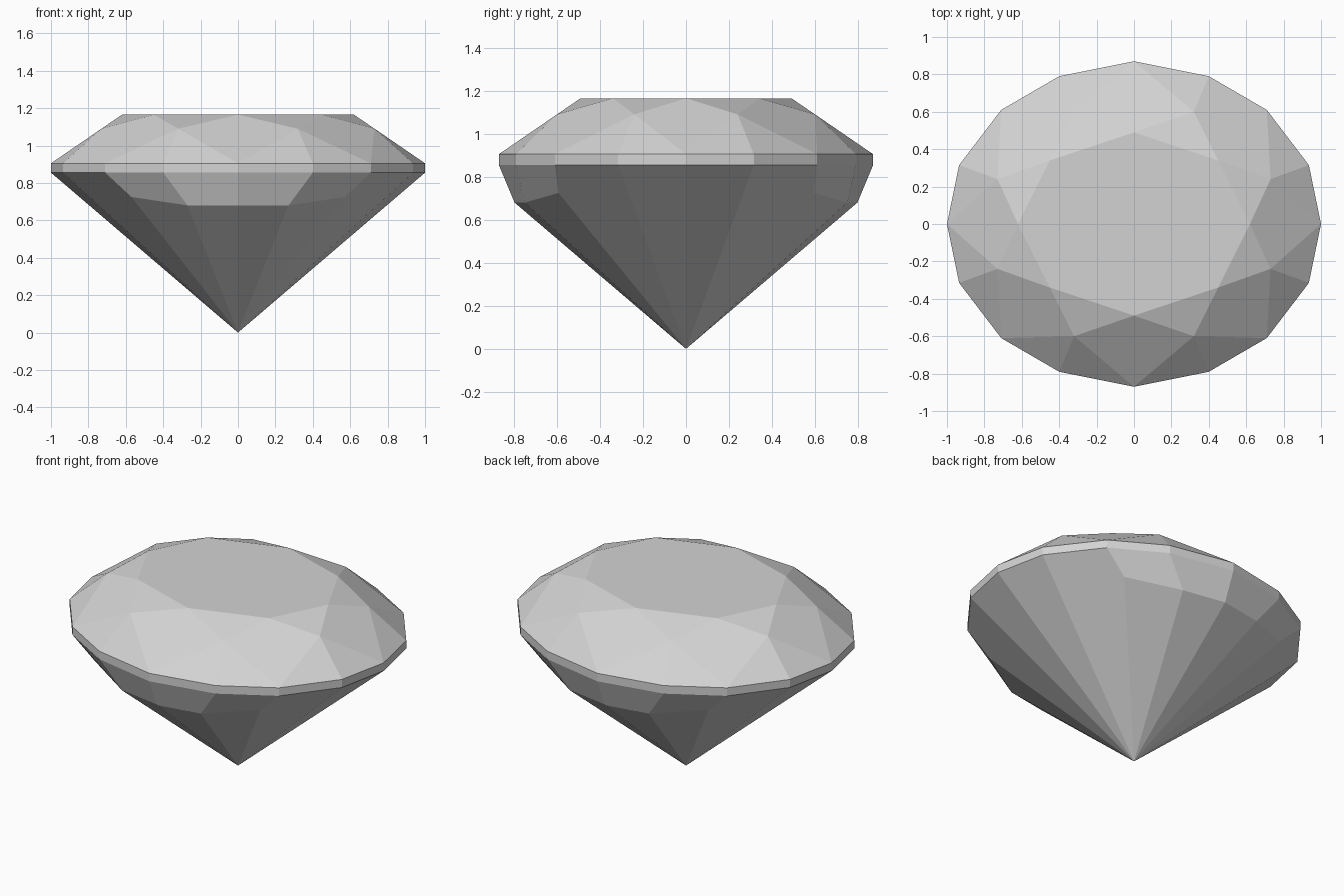
import bpy
import bmesh

cube = bpy.data.objects.get("Cube")
if cube:
    bpy.data.objects.remove(cube, do_unlink=True)


def ring(quarter):
    """Mirror points running from +x to +y into a full counter-clockwise loop."""
    half = quarter + [(-x, y, z) for x, y, z in reversed(quarter) if x > 0]
    return half + [(x, -y, z) for x, y, z in reversed(half) if y > 0]


# Heights of the facet rings
TABLE, STAR, GIRDLE_TOP, GIRDLE_LOW, CHAMFER = 1.165, 1.09, 0.905, 0.855, 0.68

outline = [(1, 0), (0.935, 0.315), (0.71, 0.61), (0.4, 0.79), (0, 0.87)]
bm = bmesh.new()


def add_ring(quarter):
    return [bm.verts.new(p) for p in ring(quarter)]


table = add_ring([(0.62, 0, TABLE), (0.45, 0.34, TABLE), (0, 0.49, TABLE)])
star = add_ring([(0.73, 0.24, STAR), (0.32, 0.6, STAR)])
upper = add_ring([(x, y, GIRDLE_TOP) for x, y in outline])
lower = add_ring([(x, y, GIRDLE_LOW) for x, y in outline])
culet = bm.verts.new((0, 0, 0))

# Crown: flat table, star triangles, kites and upper girdle triangles
bm.faces.new(table)
for i in range(8):
    j = (i + 1) % 8
    a, b, c = upper[2 * i], upper[2 * i + 1], upper[2 * j]
    bm.faces.new((table[i], star[i], table[j]))
    bm.faces.new((table[i], star[i - 1], a, star[i]))
    bm.faces.new((star[i], a, b))
    bm.faces.new((star[i], b, c))

# Girdle band
for i in range(16):
    j = (i + 1) % 16
    bm.faces.new((upper[i], lower[i], lower[j], upper[j]))

# Pavilion: chamfered facets at the front and back, plain facets at the sides
for start, s in ((2, 1), (10, -1)):
    edge = [(0.57, 0.593, 0.725), (0.27, 0.75, CHAMFER), (0, 0.797, CHAMFER),
            (-0.27, 0.75, CHAMFER), (-0.57, 0.593, 0.725)]
    rim = [bm.verts.new((x * s, y * s, z)) for x, y, z in edge]
    for k in range(4):
        bm.faces.new((lower[start + k], rim[k], rim[k + 1], lower[start + k + 1]))
        bm.faces.new((rim[k], culet, rim[k + 1]))
    bm.faces.new((lower[start - 1], culet, rim[0], lower[start]))
    bm.faces.new((lower[start + 4], rim[4], culet, lower[start + 5]))
for i in (0, 7, 8, 15):
    bm.faces.new((lower[i], culet, lower[(i + 1) % 16]))

bmesh.ops.recalc_face_normals(bm, faces=bm.faces[:])
mesh = bpy.data.meshes.new("cut_gem")
bm.to_mesh(mesh)
bm.free()

# Single pale grey material
grey = bpy.data.materials.new("pale grey")
grey.use_nodes = True
colour = (0.65, 0.65, 0.65, 1)
grey.diffuse_color = colour
for node in grey.node_tree.nodes:
    if node.type == "BSDF_PRINCIPLED":
        node.inputs["Base Color"].default_value = colour
mesh.materials.append(grey)

gem = bpy.data.objects.new("cut_gem", mesh)
bpy.context.collection.objects.link(gem)
